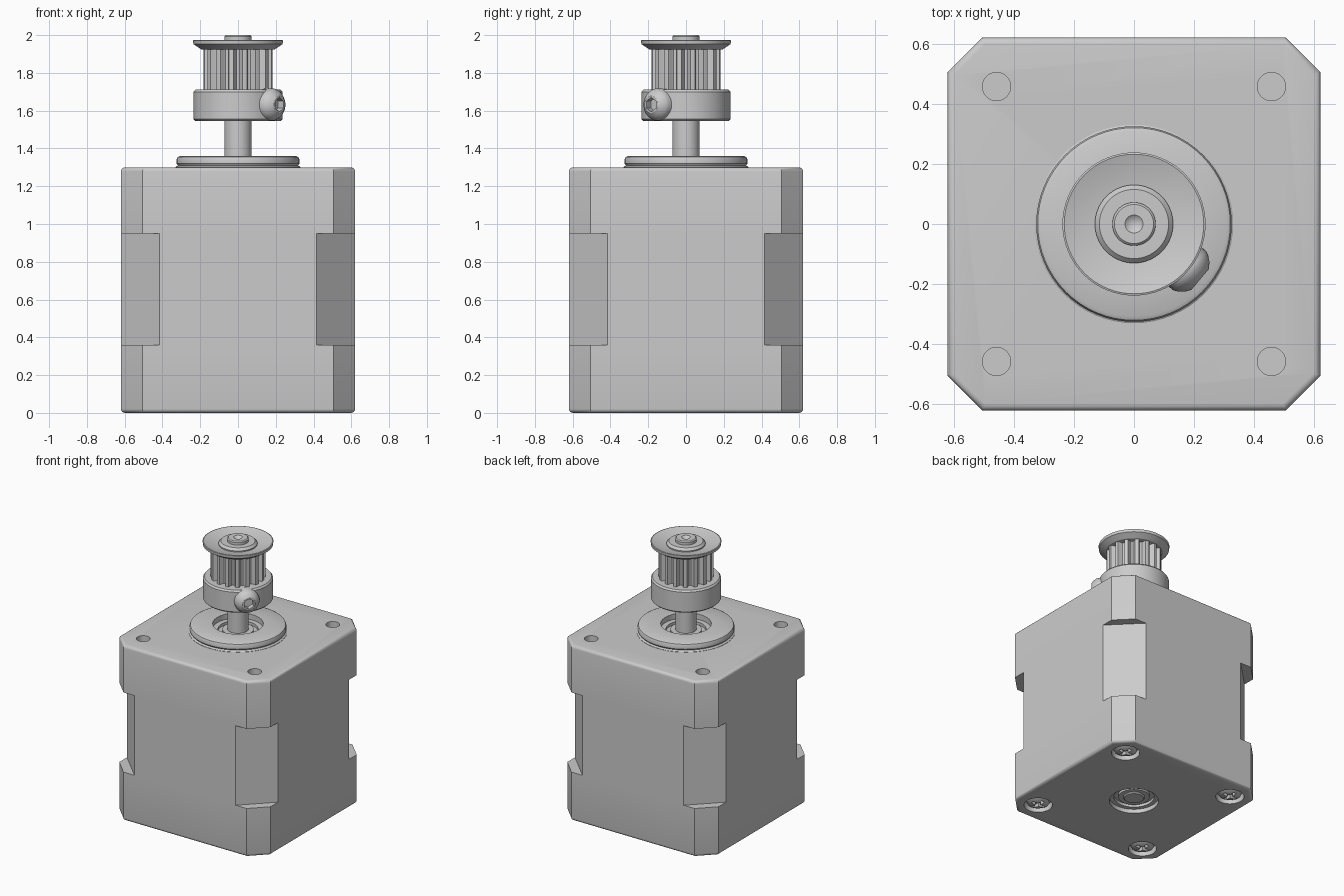
import bpy, bmesh, math
from mathutils import Matrix, Vector

cube = bpy.data.objects.get("Cube")
if cube:
    bpy.data.objects.remove(cube, do_unlink=True)

grey = bpy.data.materials.new("plain_grey")
grey.use_nodes = True
COLOUR = (0.6, 0.6, 0.6, 1)
grey.diffuse_color = COLOUR
grey.node_tree.nodes["Principled BSDF"].inputs["Base Color"].default_value = COLOUR


def finish(name, bm, matrix=Matrix()):
    """Turn a bmesh into a shaded, coloured object."""
    bmesh.ops.remove_doubles(bm, verts=bm.verts, dist=1e-5)
    bmesh.ops.recalc_face_normals(bm, faces=bm.faces)
    bm.transform(matrix)
    mesh = bpy.data.meshes.new(name)
    bm.to_mesh(mesh)
    bm.free()
    mesh.materials.append(grey)
    obj = bpy.data.objects.new(name, mesh)
    bpy.context.collection.objects.link(obj)
    return obj


def lathe(name, profile, matrix=Matrix(), seg=64):
    """Revolve a closed (radius, height) outline about z."""
    bm = bmesh.new()
    rings = []
    for r, z in profile:
        if r == 0:
            rings.append([bm.verts.new((0, 0, z))] * seg)
        else:
            rings.append([bm.verts.new((r * math.cos(a), r * math.sin(a), z))
                          for a in (math.tau * i / seg for i in range(seg))])
    for low, high in zip(rings, rings[1:] + rings[:1]):
        for i in range(seg):
            j = (i + 1) % seg
            corners = list(dict.fromkeys((low[i], low[j], high[j], high[i])))
            if len(corners) > 2:
                bm.faces.new(corners)
    return finish(name, bm, matrix)


def prism(name, outline, z0, z1, matrix=Matrix(), bevel=0):
    """Extrude a flat outline, optionally rounding its two rims."""
    bm = bmesh.new()
    face = bm.faces.new([bm.verts.new((x, y, z0)) for x, y in outline])
    top = bmesh.ops.extrude_face_region(bm, geom=[face])["geom"]
    for v in top:
        if isinstance(v, bmesh.types.BMVert):
            v.co.z = z1
    if bevel:
        rims = [e for e in bm.edges if abs(e.verts[0].co.z - e.verts[1].co.z) < 1e-4]
        bmesh.ops.bevel(bm, geom=rims, offset=bevel, segments=4, profile=0.5,
                        affect='EDGES')
    return finish(name, bm, matrix)


def cylinder(name, r, z0, z1, matrix=Matrix(), seg=48):
    return lathe(name, [(0, z0), (r, z0), (r, z1), (0, z1)], matrix, seg)


def box(name, w, d, z0, z1, matrix=Matrix()):
    return prism(name, [(-w, -d), (w, -d), (w, d), (-w, d)], z0, z1, matrix)


def cut(obj, cutter):
    """Subtract a cutter and discard it."""
    mod = obj.modifiers.new("cut", 'BOOLEAN')
    mod.operation, mod.solver, mod.object = 'DIFFERENCE', 'EXACT', cutter
    bpy.context.view_layer.objects.active = obj
    bpy.ops.object.modifier_apply(modifier=mod.name)
    bpy.data.objects.remove(cutter, do_unlink=True)


def place(x, y, z=0):
    return Matrix.Translation((x, y, z))


def turn(degrees):
    return Matrix.Rotation(math.radians(degrees), 4, 'Z')


# Motor housing: chamfered square block with rounded rims
H, C, TOP = 0.62, 0.505, 1.3
octagon = [(H, -C), (H, C), (C, H), (-C, H), (-H, C), (-H, -C), (-C, -H), (C, -H)]
body = prism("motor_body", octagon, 0, TOP, bevel=0.022)

corners = [(sx * 0.457, sy * 0.457) for sx in (-1, 1) for sy in (-1, 1)]
for i, (x, y) in enumerate(corners):
    # Corner relief, mounting hole and screw counterbore
    cut(body, box("relief", 0.1, 0.3, 0.36, 0.95, turn(45 + 90 * i) @ place(0.832, 0)))
    cut(body, cylinder("hole", 0.047, TOP - 0.14, TOP + 0.1, place(x, y)))
    cut(body, cylinder("counterbore", 0.095, -0.1, 0.05, place(x, y)))
cut(body, cylinder("top_pocket", 0.17, TOP - 0.06, TOP + 0.1))
cut(body, cylinder("bottom_pocket", 0.165, -0.1, 0.07))

# Domed cross-head screws underneath
for i, (x, y) in enumerate(corners):
    screw = lathe(f"bottom_screw_{i + 1}", [
        (0, 0.06), (0.084, 0.06), (0.084, 0.035), (0.075, 0.018),
        (0.055, 0.007), (0.03, 0.002), (0, 0.001)], place(x, y), 32)
    for angle in (0, 90):
        cut(screw, box("slot", 0.05, 0.012, -0.05, 0.03, place(x, y) @ turn(angle)))

# Raised pilot boss
lathe("pilot_boss", [(0.17, 1.27), (0.33, 1.27), (0.33, 1.302), (0.318, 1.31),
                     (0.325, 1.32), (0.325, 1.342), (0.32, 1.354), (0.308, 1.36),
                     (0.17, 1.36)])


# Bearings: outer race, recessed shield, inner race
def bearing(name, outer, face, back):
    step = 0.02 if face > back else -0.02
    lathe(name, [(0.06, back), (outer, back), (outer, face), (0.135, face),
                 (0.135, face - step), (0.105, face - step), (0.105, face), (0.06, face)])


bearing("top_bearing", 0.172, 1.32, 1.23)
bearing("bottom_bearing", 0.166, 0.03, 0.08)

# Shaft with a centre-drilled tip
lathe("shaft", [(0, 0.02), (0.064, 0.02), (0.072, 0.028), (0.072, 1.993), (0.065, 2.0),
                (0.03, 2.0), (0, 1.975)])

# Belt pulley: hub, toothed barrel and dished flange
lathe("pulley_hub", [(0.06, 1.545), (0.225, 1.545), (0.235, 1.555), (0.235, 1.7),
                     (0.225, 1.712), (0.06, 1.712)])

TEETH = 16
tooth = [(0.0, 0.15), (0.13, 0.152), (0.23, 0.162), (0.28, 0.178), (0.33, 0.185),
         (0.5, 0.186), (0.67, 0.185), (0.72, 0.178), (0.77, 0.162), (0.87, 0.152)]
rim = []
for n in range(TEETH):
    for part, r in tooth:
        a = math.tau * (n + part) / TEETH
        rim.append((r * math.cos(a), r * math.sin(a)))
prism("pulley_teeth", rim, 1.7, 1.935)

lathe("pulley_flange", [(0.06, 1.925), (0.195, 1.925), (0.236, 1.952), (0.238, 1.972),
                        (0.232, 1.974), (0.18, 1.958), (0.13, 1.95), (0.13, 1.958),
                        (0.115, 1.974), (0.06, 1.974)])

# Clamping screw on the hub, with a hexagon socket
aim = turn(-40) @ place(0, 0, 1.632) @ Matrix.Rotation(math.pi / 2, 4, 'Y')
clamp = lathe("clamp_screw", [(0, 0.19), (0.085, 0.19), (0.085, 0.241), (0.078, 0.257),
                              (0.064, 0.274), (0.045, 0.287), (0, 0.287)], aim, 40)
cut(clamp, cylinder("socket", 0.038, 0.25, 0.35, aim, 6))

# Smooth curved surfaces, keep edges crisp
for obj in bpy.context.view_layer.objects:
    obj.select_set(obj.type == 'MESH' and grey.name in obj.data.materials)
bpy.ops.object.shade_smooth_by_angle(angle=math.radians(30))
